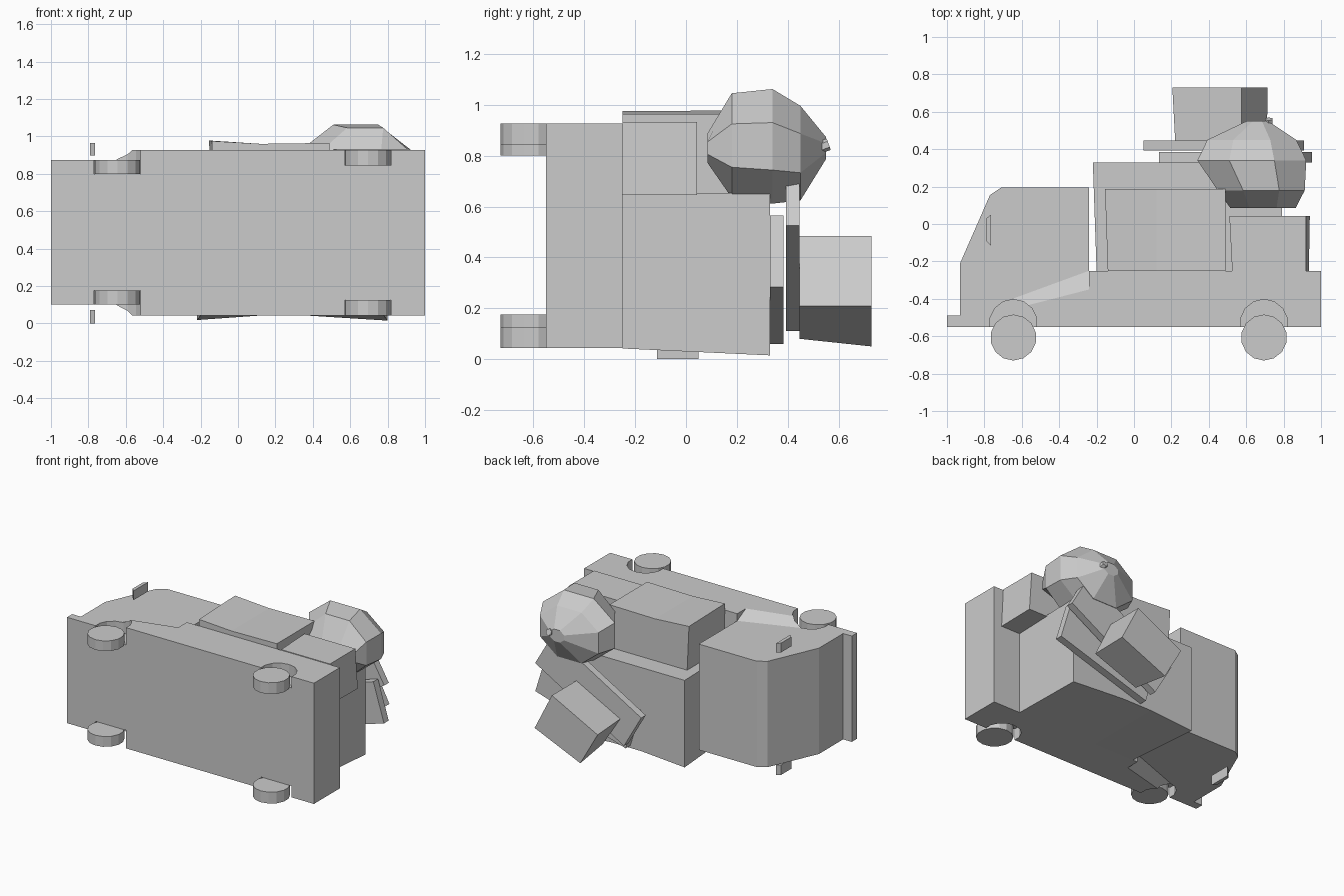
import bpy, bmesh
from math import sin, cos, pi, radians

if "Cube" in bpy.data.objects:
    bpy.data.objects.remove(bpy.data.objects["Cube"])


def loft(name, rings):
    """Skin a list of equal-length closed rings and cap both ends."""
    bm = bmesh.new()
    vs = [[bm.verts.new(p) for p in r] for r in rings]
    n = len(rings[0])
    for a, b in zip(vs, vs[1:]):
        for i in range(n):
            j = (i + 1) % n
            bm.faces.new((a[i], a[j], b[j], b[i]))
    bm.faces.new(vs[0][::-1])
    bm.faces.new(vs[-1])
    bmesh.ops.recalc_face_normals(bm, faces=bm.faces[:])
    me = bpy.data.meshes.new(name)
    bm.to_mesh(me)
    bm.free()
    ob = bpy.data.objects.new(name, me)
    bpy.context.collection.objects.link(ob)
    return ob


def at_z(pts, z):
    return [(x, y, z) for x, y in pts]


def at_y(pts, y):
    return [(x, y, z) for x, z in pts]


def turned_rect(corner, length, width, deg):
    """Rectangle in the xz plane, from its lowest corner."""
    x, z = corner
    a = radians(deg)
    u = (cos(a) * length, sin(a) * length)
    v = (-sin(a) * width, cos(a) * width)
    return [(x, z), (x + u[0], z + u[1]),
            (x + u[0] + v[0], z + u[1] + v[1]), (x + v[0], z + v[1])]


def cylinder(name, x, y, z0, z1, r, sides):
    bpy.ops.mesh.primitive_cylinder_add(vertices=sides, radius=r, depth=z1 - z0,
                                        location=(x, y, (z0 + z1) / 2))
    ob = bpy.context.object
    ob.name = name
    return ob


# cab with bumper (side profile, the truck lies on its side)
cab_profile = [(-1, -.55), (-1, -.49), (-.93, -.49), (-.93, -.21), (-.77, .155),
               (-.71, .195), (-.24, .195), (-.24, -.55)]
cab = loft("cab", [at_z(cab_profile, .10), at_z(cab_profile, .875)])

# load bed, and the sloping flare behind the front wheels
bed_side = [(-.24, -.55), (-.24, -.25), (1, -.25), (1, -.55)]
bed = loft("bed", [at_z(bed_side, .043), at_z(bed_side, .927)])
inner = [(-.65, -.55), (-.65, -.40), (-.24, -.25), (-.24, -.55)]
outer = [(-.57, -.55), (-.57, -.435), (-.24, -.35), (-.24, -.55)]
flare = loft("flare", [at_z(outer, .043), at_z(inner, .10),
                       at_z(inner, .875), at_z(outer, .927)])

# wheels and their wells
for x, lo, hi, w in ((-.645, .10, .875, .075), (.695, .043, .927, .083)):
    for s, z0, z1 in (("lower", lo, lo + w), ("upper", hi - w, hi)):
        cylinder("wheel_" + s, x, -.607, z0, z1, .123, 14)
        c0, c1 = (-.2, z1) if s == "lower" else (z0, 1.2)
        cut = cylinder("well_cutter", x, -.53, c0, c1, .127, 14)
        cut.hide_render = True
        cut.display_type = 'WIRE'
        for body in (cab, flare) if x < 0 else (bed,):
            m = body.modifiers.new("well", 'BOOLEAN')
            m.operation = 'DIFFERENCE'
            m.solver = 'EXACT'
            m.object = cut

# side mirrors
mirror = [(-.79, -.09), (-.765, -.115), (-.765, .05), (-.79, .03)]
for z0, z1 in ((0, .073), (.897, .965)):
    loft("side_mirror", [at_z(mirror, z0), at_z(mirror, z1)])

# cargo boxes standing on the bed
loft("big_crate", [
    at_y([(-.20, .042), (.13, .042), (.37, .042), (.78, .042), (.78, .65), (-.20, .65)], -.25),
    at_y([(-.22, .018), (.13, .043), (.37, .043), (.80, .015), (.80, .655), (-.22, .655)], .33)])
loft("middle_crate", [
    at_y([(-.135, .65), (.49, .65), (.49, .965), (.12, .96), (-.14, .975)], -.25),
    at_y([(-.14, .65), (.49, .65), (.49, .965), (.12, .96), (-.155, .978)], .187)])
loft("small_crate", [
    at_y([(.53, .645), (.935, .645), (.92, .932), (.525, .932)], -.25),
    at_y([(.52, .645), (.94, .645), (.92, .932), (.51, .932)], .043)])

# stacked boards and top box, each turned
low = turned_rect((.22, .06), .765, .295, 17)
loft("lower_board", [at_y(low, .33), at_y(low, .384)])
high = turned_rect((.19, .11), .83, .28, 30)
loft("upper_board", [at_y(high, .394), at_y(high, .447)])
loft("top_box", [
    at_y([(.575, .485), (.71, .21), (.36, .08), (.22, .30)], .447),
    at_y([(.575, .485), (.715, .21), (.345, .05), (.205, .295)], .73)])

# sack, gathered towards its knot
rings = []
for y, cx, cz, rx, rz in ((.085, .69, .83, .18, .06), (.18, .68, .84, .24, .21),
                          (.34, .63, .837, .30, .23), (.45, .63, .81, .245, .19),
                          (.55, .66, .83, .06, .045)):
    rings.append([(cx + rx * cos((k + .5) * pi / 4) * 1.05, y,
                   cz + rz * sin((k + .5) * pi / 4) * 1.06) for k in range(8)])
loft("sack", rings)
knot = cylinder("sack_knot", .72, .54, .815, .86, .024, 6)
knot.rotation_euler = (radians(-70), 0, 0)
